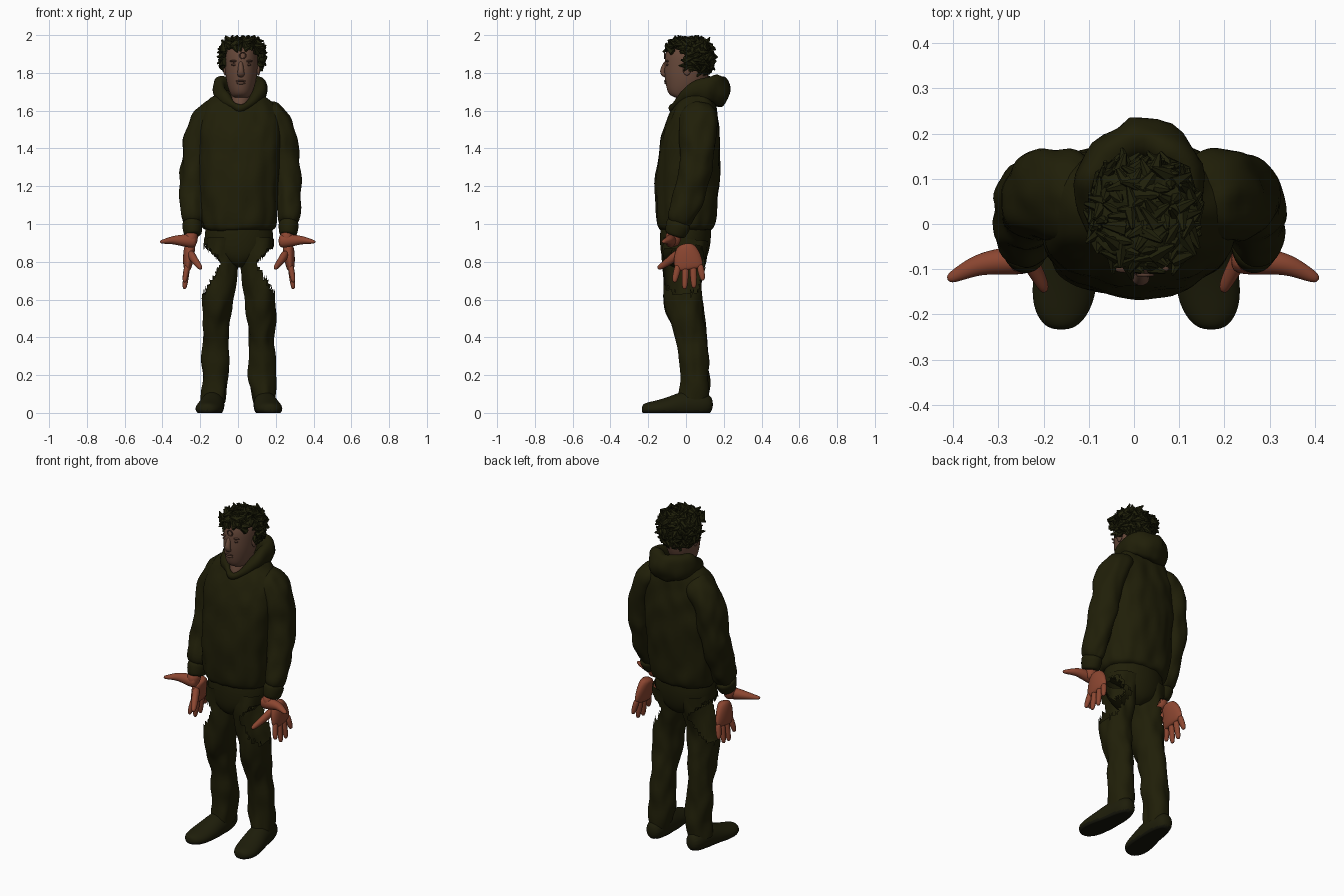
import bpy, bmesh, math, random
from mathutils import Vector, Matrix, noise

random.seed(4)
cube = bpy.data.objects.get("Cube")
if cube:
    bpy.data.objects.remove(cube)


def material(name, color):
    m = bpy.data.materials.new(name)
    m.use_nodes = True
    m.diffuse_color = (*color, 1)
    bsdf = m.node_tree.nodes["Principled BSDF"]
    bsdf.inputs["Base Color"].default_value = (*color, 1)
    bsdf.inputs["Roughness"].default_value = 0.9
    return m


CLOTH = material("dark olive cloth", (.0145, .0135, .0025))
HAIR = material("dark hair", (.0135, .0138, .003))
SHOE = material("shoe", (.013, .0125, .003))
SOLE = material("sole", (.007, .007, .003))
FACE = material("face brown", (.138, .067, .043))
LINE = material("dark face detail", (.085, .041, .027))
HAND = material("hand red brown", (.26, .061, .03))
X, Z = Vector((1, 0, 0)), Vector((0, 0, 1))


def finish(name, bm, mat, smooth=True):
    me = bpy.data.meshes.new(name)
    bmesh.ops.recalc_face_normals(bm, faces=bm.faces)
    bm.to_mesh(me)
    bm.free()
    me.materials.append(mat)
    for p in me.polygons:
        p.use_smooth = smooth
    ob = bpy.data.objects.new(name, me)
    bpy.context.collection.objects.link(ob)
    return ob


def soften(t, power):
    return math.copysign(abs(t) ** power, t)


def tube(name, pts, mat, ref=X, sides=12, level=2, cap=True, closed=False, wrinkle=0, power=1):
    """Loft of ellipses along (x, y, z, a, b) points; a lies along ref; power < 1 is boxier."""
    bm = bmesh.new()
    rings, n = [], len(pts)
    c = [Vector(p[:3]) for p in pts]
    for i, p in enumerate(pts):
        if closed:
            t = c[(i + 1) % n] - c[i - 1]
        else:
            t = c[min(i + 1, n - 1)] - c[max(i - 1, 0)]
        v = t.cross(ref).normalized()
        u = v.cross(t).normalized()
        ang = [math.tau * k / sides for k in range(sides)]
        rings.append([bm.verts.new(c[i] + u * p[3] * soften(math.cos(a), power)
                                   + v * p[4] * soften(math.sin(a), power)) for a in ang])
    pairs = list(zip(rings, rings[1:])) + ([(rings[-1], rings[0])] if closed else [])
    for r, s in pairs:
        for k in range(sides):
            j = (k + 1) % sides
            bm.faces.new((r[k], r[j], s[j], s[k]))
    if cap and not closed:
        bm.faces.new(rings[0])
        bm.faces.new(rings[-1])
    ob = finish(name, bm, mat)
    # Bake the smoothing, then add soft cloth folds
    ob.modifiers.new("smooth", 'SUBSURF').levels = level
    dg = bpy.context.evaluated_depsgraph_get()
    me = bpy.data.meshes.new_from_object(ob.evaluated_get(dg))
    ob.modifiers.clear()
    ob.data = me
    if wrinkle:
        normals = [v.normal.copy() for v in me.vertices]
        for v, nrm in zip(me.vertices, normals):
            v.co += nrm * wrinkle * noise.noise(Vector((v.co.x * 16, v.co.y * 16, v.co.z * 9)))
    return ob


def both(name, pts, mat, shift=.01, **kw):
    return [tube(side + name, [(shift + s * p[0], *p[1:]) for p in pts], mat, **kw)
            for side, s in (("left_", 1), ("right_", -1))]


def blob(name, pos, size, mat):
    bm = bmesh.new()
    bmesh.ops.create_uvsphere(bm, u_segments=16, v_segments=10, radius=1,
                              matrix=Matrix.Translation(pos) @ Matrix.Diagonal((*size, 1)))
    return finish(name, bm, mat)


# Hoodie body, hem and sleeves
tube("hoodie_body", [(.005, 0, .96, .17, .13), (.005, 0, .98, .198, .15), (.005, 0, 1.04, .208, .162),
                     (.005, .005, 1.2, .212, .174), (.01, .02, 1.4, .225, .165), (.01, .032, 1.5, .23, .15),
                     (.01, .047, 1.58, .22, .125), (.01, .06, 1.64, .185, .102), (.01, .065, 1.69, .13, .078),
                     (.01, .065, 1.71, .08, .05)], CLOTH, sides=20, wrinkle=.012, power=.82)
both("sleeve", [(.1, .06, 1.61, .07, .09), (.172, .065, 1.58, .083, .108), (.215, .065, 1.49, .084, .108),
                (.232, .06, 1.38, .08, .1), (.245, .045, 1.27, .076, .092), (.253, .015, 1.15, .07, .085),
                (.255, -.018, 1.06, .064, .078), (.253, -.045, .99, .058, .07)], CLOTH,
     shift=.013, wrinkle=.016)
both("cuff", [(.256, -.03, 1.02, .056, .07), (.255, -.045, .985, .056, .068), (.252, -.055, .95, .05, .06),
              (.25, -.06, .935, .042, .05)], CLOTH, shift=.013)

# Hood lying on the shoulders, with a V at the front
side = [(.052, -.045, 1.638, .022, .02), (.105, .01, 1.688, .038, .036), (.118, .08, 1.722, .055, .045),
        (.09, .15, 1.715, .078, .055)]
loop = ([(0, -.08, 1.597, .014, .012)] + side + [(.015, .204, 1.695, .085, .065)]
        + [(-p[0], *p[1:]) for p in reversed(side)])
tube("hood", [(p[0] + .012, *p[1:]) for p in loop], CLOTH, ref=Z, closed=True, wrinkle=.018)

# Trousers, with torn outer thighs
hips = tube("trouser_hips", [(.005, 0, 1.02, .17, .13), (.005, -.002, .95, .185, .138),
                             (.005, -.005, .89, .185, .135), (.005, -.01, .83, .165, .125),
                             (.005, -.01, .785, .07, .1), (.005, -.01, .77, .02, .06)],
            CLOTH, sides=20, cap=False)
legs = both("trouser_leg", [(.09, -.005, .92, .095, .125), (.092, -.015, .8, .098, .118),
                            (.107, -.02, .7, .09, .105), (.115, -.015, .6, .084, .102),
                            (.118, .002, .5, .074, .095), (.122, .033, .4, .07, .078),
                            (.122, .042, .25, .076, .078), (.126, .045, .14, .07, .08),
                            (.135, .04, .06, .06, .085)], CLOTH,
            shift=.005, sides=16, cap=False, wrinkle=.014)


def torn_limit(z):
    if z > .79:
        return .09 + (z - .79) * .9
    return .09 + (.79 - z) * .62


for ob in [hips] + legs:
    bm = bmesh.new()
    bm.from_mesh(ob.data)
    bmesh.ops.triangulate(bm, faces=bm.faces)
    torn = []
    for f in bm.faces:
        m = f.calc_center_median()
        rag = random.uniform(-.01, .01)
        if .62 < m.z + rag < .88 and abs(m.x - .005) > torn_limit(m.z) + rag:
            torn.append(f)
    bmesh.ops.delete(bm, geom=torn, context='FACES')
    bm.to_mesh(ob.data)
    bm.free()

# Shoes, flattened on the ground
for ob in both("shoe", [(.13, .145, .045, .036, .04), (.135, .09, .045, .058, .07), (.138, 0, .045, .064, .078),
                        (.15, -.08, .03, .073, .058), (.163, -.16, .02, .074, .045),
                        (.168, -.21, .02, .055, .036), (.168, -.235, .02, .024, .022)], SHOE,
               shift=.005, sides=14):
    ob.data.materials.append(SOLE)
    for v in ob.data.vertices:
        v.co.z = max(v.co.z, 0)
    for p in ob.data.polygons:
        p.material_index = int(p.center.z < .012)

# Hanging hands: palm, four fingers and thumb
both("palm", [(.255, -.005, .895, .026, .035), (.262, 0, .87, .032, .06), (.268, .008, .82, .03, .078),
              (.272, .015, .775, .024, .08), (.274, .018, .755, .016, .07)], HAND, shift=.005)
for name, y, tip, drift in (("index_finger", -.04, .69, -.02), ("middle_finger", -.002, .655, -.005),
                            ("ring_finger", .037, .66, .005), ("little_finger", .073, .7, .015)):
    both(name, [(.272, y, .79, .017, .02), (.28, y + drift / 2, (.79 + tip) / 2, .017, .02),
                (.287, y + drift, tip + .015, .014, .016), (.288, y + drift, tip, .008, .009)],
         HAND, shift=.005, sides=8)
both("thumb", [(.255, -.03, .85, .024, .03), (.235, -.075, .815, .022, .025), (.212, -.115, .785, .018, .02),
               (.2, -.14, .77, .014, .015), (.197, -.15, .764, .007, .008)], HAND, shift=0, sides=8)

# Outstretched hands at the cuffs
both("wrist", [(.25, -.06, .96, .036, .042), (.255, -.07, .92, .04, .045), (.255, -.075, .88, .028, .034)],
     HAND, shift=.005)
both("outward_hand", [(.215, -.08, .91, .035, .026), (.25, -.08, .91, .038, .034), (.3, -.083, .914, .031, .03),
                      (.345, -.09, .915, .022, .024), (.385, -.11, .908, .014, .017),
                      (.412, -.124, .905, .008, .01)], HAND, shift=-.002, ref=Z)

# Neck and head
tube("neck", [(.01, .02, 1.585, .04, .09), (.01, .02, 1.64, .066, .088), (.015, .025, 1.69, .067, .07),
              (.02, .03, 1.78, .065, .065)], FACE)
tube("head", [(.015, -.045, 1.665, .034, .042), (.015, -.04, 1.688, .056, .07), (.016, -.018, 1.73, .074, .103),
              (.017, -.002, 1.78, .085, .119), (.018, .008, 1.84, .089, .125), (.02, .014, 1.9, .088, .128),
              (.02, .02, 1.94, .07, .1), (.02, .03, 1.96, .035, .05)], FACE, sides=16)
tube("nose", [(.015, -.1, 1.86, .012, .016), (.015, -.108, 1.838, .014, .018), (.015, -.126, 1.808, .018, .017),
              (.015, -.121, 1.791, .022, .014), (.015, -.1, 1.783, .015, .012)], FACE, sides=10)
blob("upper_lip", (.015, -.108, 1.757), (.026, .009, .005), LINE)
blob("lower_lip", (.015, -.105, 1.746), (.024, .01, .007), FACE)
for label, s in (("left_", 1), ("right_", -1)):
    blob(label + "eye", (.017 + s * .036, -.099, 1.843), (.017, .007, .006), LINE)
    blob(label + "eyebrow", (.017 + s * .037, -.099, 1.862), (.024, .009, .006), LINE)
    blob(label + "ear", (.02 + s * .088, .005, 1.82), (.01, .022, .034), FACE)

# Small raised ring on the forehead
ring = [(.025 + .017 * math.cos(a), -.113, 1.892 + .017 * math.sin(a), .004, .004)
        for a in (math.tau * k / 12 for k in range(12))]
tube("forehead_ring", ring, LINE, ref=Vector((0, 1, 0)), sides=6, level=1, closed=True)

# Tousled hair: a scalp shell, boxy on top, covered in pointed locks
middle, radii = Vector((.022, .016, 1.87)), Vector((.113, .121, .112))


def has_hair(d):
    return not (d.y < -.28 and d.z < .42) and d.z > -.45 - max(d.y, 0) * .6


def scalp(d):
    e = 3 if d.z > 0 else 2
    norm = sum(abs(k) ** e for k in d) ** (1 / e)
    return middle + d / norm * radii * (1 + .12 * noise.noise(d * 3.5))


bm = bmesh.new()
bmesh.ops.create_icosphere(bm, subdivisions=4, radius=1)
bmesh.ops.delete(bm, geom=[v for v in bm.verts if not has_hair(v.co.normalized())], context='VERTS')
for v in bm.verts:
    v.co = scalp(v.co.normalized())
count = 300
for i in range(count):
    h = 1 - 2 * (i + .5) / count
    a = i * math.pi * (3 - math.sqrt(5))
    w = math.sqrt(1 - h * h)
    d = Vector((w * math.cos(a), w * math.sin(a), h))
    if has_hair(d):
        size = random.uniform(.8, 1.45)
        turn = d.to_track_quat('Z', 'Y').to_matrix().to_4x4()
        spin = Matrix.Rotation(random.uniform(0, math.tau), 4, 'Z')
        tilt = Matrix.Rotation(random.uniform(.7, 1.2), 4, 'Y')
        bmesh.ops.create_cone(bm, cap_ends=True, segments=6, radius1=.016 * size, radius2=.004,
                              depth=.045 * size,
                              matrix=Matrix.Translation(scalp(d)) @ turn @ spin @ tilt)
for v in bm.verts:
    v.co.z = min(v.co.z, 2)
finish("hair", bm, HAIR, smooth=False)
